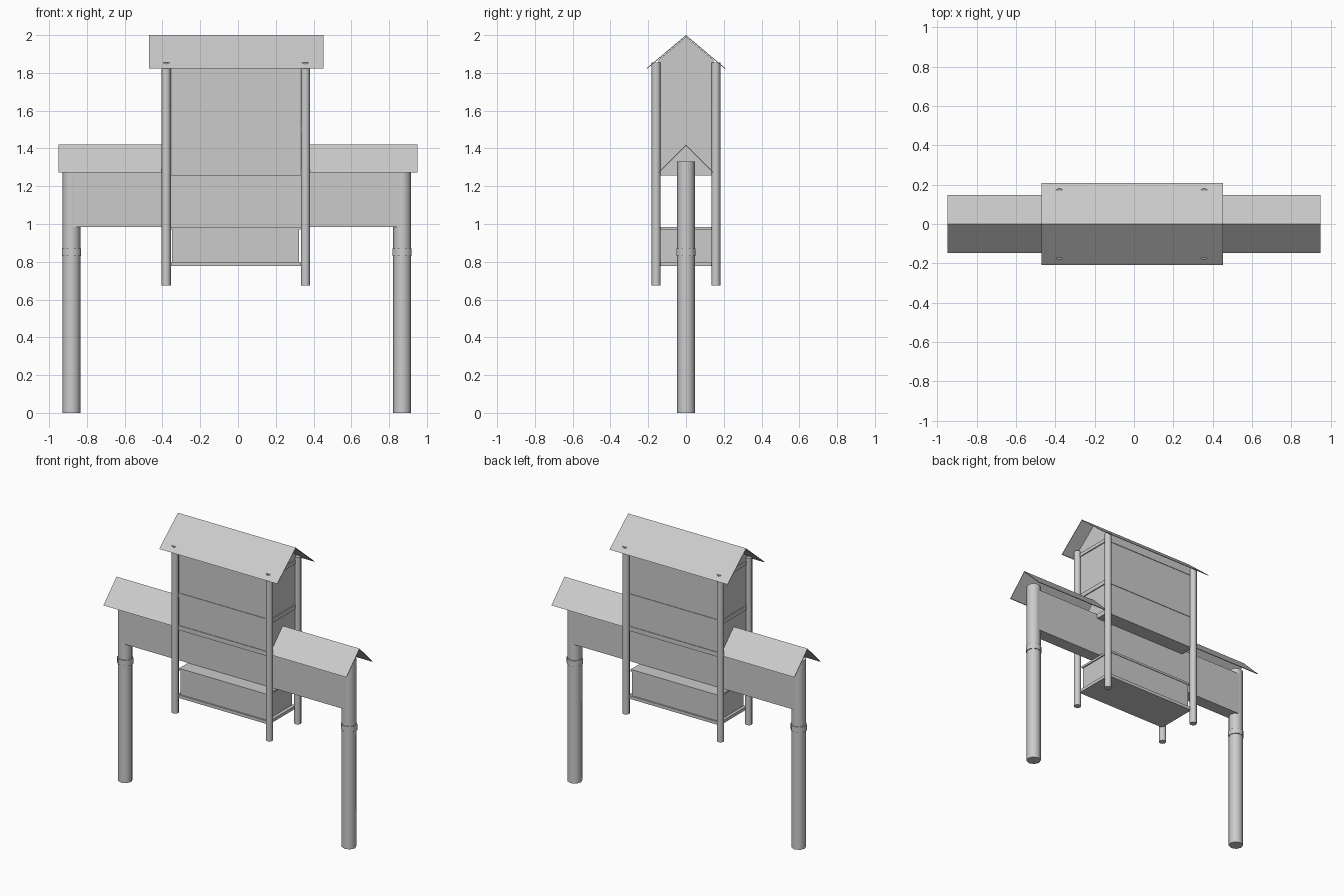
import bpy, math

if "Cube" in bpy.data.objects:
    bpy.data.objects.remove(bpy.data.objects["Cube"])

# One plain grey for everything
grey = bpy.data.materials.new("plain grey")
grey.use_nodes = True
colour = (0.6, 0.6, 0.6, 1)
grey.diffuse_color = colour
grey.node_tree.nodes["Principled BSDF"].inputs["Base Color"].default_value = colour


def prism(name, x0, x1, profile):
    """Extrude a closed (y, z) profile along x."""
    n = len(profile)
    verts = [(x, y, z) for x in (x0, x1) for y, z in profile]
    faces = [(i, (i + 1) % n, n + (i + 1) % n, n + i) for i in range(n)]
    faces += [tuple(reversed(range(n))), tuple(range(n, 2 * n))]
    mesh = bpy.data.meshes.new(name)
    mesh.from_pydata(verts, [], faces)
    mesh.materials.append(grey)
    obj = bpy.data.objects.new(name, mesh)
    bpy.context.collection.objects.link(obj)


def box(name, x0, x1, half_y, z0, z1):
    prism(name, x0, x1,
          [(half_y, z0), (-half_y, z0), (-half_y, z1), (half_y, z1)])


def post(name, x, y, radius, z0, z1, turn=0.0):
    bpy.ops.mesh.primitive_cylinder_add(
        vertices=8, radius=radius, depth=z1 - z0,
        location=(x, y, (z0 + z1) / 2), rotation=(0, 0, turn))
    obj = bpy.context.object
    obj.name = name
    obj.data.materials.append(grey)
    bpy.ops.object.shade_smooth_by_angle(angle=math.radians(50))


def roof(name, x0, x1, half_y, eave, ridge, t=0.006):
    """Thin folded sheet with a straight ridge."""
    prism(name, x0, x1, [(half_y, eave), (half_y - t, eave), (0, ridge - t),
                         (t - half_y, eave), (-half_y, eave), (0, ridge)])


# Long cross panel between two tall posts
LEFT, RIGHT = 0.869, -0.882
for side, x in (("left", LEFT), ("right", RIGHT)):
    post(side + "_main_post", x, 0, 0.048, 0, 1.33)
    post(side + "_post_collar", x, 0, 0.054, 0.83, 0.87, math.pi / 8)
box("cross_panel", RIGHT, LEFT, 0.045, 0.985, 1.29)
roof("lower_roof", -0.95, 0.95, 0.147, 1.273, 1.42)

# Central tower: four hanging posts
X0, X1 = -0.38, 0.357
for side, x in (("left", X1), ("right", X0)):
    for end, y in (("front", -0.158), ("back", 0.158)):
        post(f"{end}_{side}_tower_post", x, y, 0.024, 0.675, 1.855)

# Upper cabin with gables, walls filling the space between the posts
w = 0.146
prism("upper_cabin", X0 + 0.007, X1 - 0.007,
      [(w, 1.262), (-w, 1.262), (-w, 1.868), (0, 1.99), (w, 1.868)])
for name, z0, z1 in (("cabin_floor_rail", 1.258, 1.29),
                     ("cabin_middle_rail", 1.49, 1.52),
                     ("cabin_top_rail", 1.81, 1.835)):
    box(name, X0, X1, 0.15, z0, z1)
roof("upper_roof", -0.47, 0.452, 0.209, 1.824, 2.0)

# Lower cabin under the cross panel
box("lower_cabin", X0 + 0.03, X1 - 0.033, 0.14, 0.785, 0.975)
box("lower_cabin_floor", X0 + 0.01, X1 - 0.01, 0.15, 0.778, 0.8)
box("lower_cabin_lid", X0 + 0.02, X1 - 0.025, 0.144, 0.97, 0.985)
